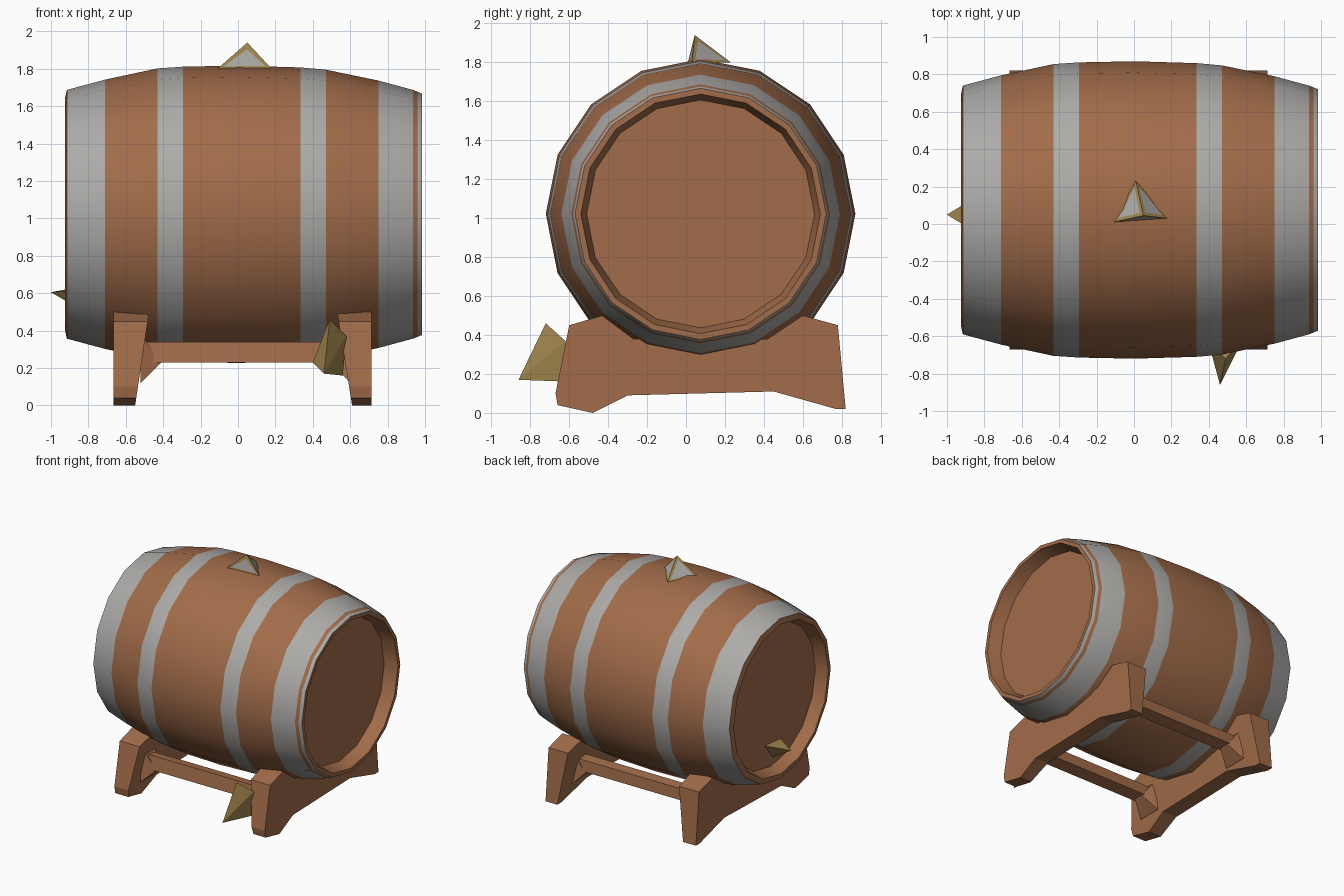
import bpy, bmesh, math
from mathutils import Vector

if "Cube" in bpy.data.objects:
    bpy.data.objects.remove(bpy.data.objects["Cube"])


def material(name, rgb):
    m = bpy.data.materials.new(name)
    m.diffuse_color = (*rgb, 1)
    m.use_nodes = True
    m.node_tree.nodes["Principled BSDF"].inputs["Base Color"].default_value = m.diffuse_color
    return m


WOOD = material("brown wood", (0.36, 0.15, 0.068))
METAL = material("grey metal", (0.42, 0.41, 0.395))
GOLD = material("dull gold", (0.37, 0.245, 0.08))


def finish(bm, name, mats, smooth=False):
    bmesh.ops.recalc_face_normals(bm, faces=bm.faces)
    me = bpy.data.meshes.new(name)
    bm.to_mesh(me)
    bm.free()
    for m in mats:
        me.materials.append(m)
    ob = bpy.data.objects.new(name, me)
    bpy.context.collection.objects.link(ob)
    if smooth:
        bpy.ops.object.select_all(action='DESELECT')
        ob.select_set(True)
        bpy.context.view_layer.objects.active = ob
        bpy.ops.object.shade_smooth_by_angle(angle=math.radians(35))
    return ob


def hull(name, points, mats):
    bm = bmesh.new()
    for p in points:
        bm.verts.new(p)
    bmesh.ops.convex_hull(bm, input=bm.verts)
    return finish(bm, name, mats)


# Barrel: lathe around x; each entry is (x, radius, material up to next ring)
SIDES = 16
CY, CZ = 0.075, 1.022
profile = [
    (-0.83, 0.585, 0), (-0.925, 0.62, 0), (-0.915, 0.665, 1), (-0.71, 0.72, 0),
    (-0.43, 0.78, 1), (-0.295, 0.789, 0), (0.0, 0.795, 0), (0.335, 0.785, 1),
    (0.47, 0.773, 0), (0.75, 0.715, 1), (0.935, 0.665, 0), (0.96, 0.655, 1),
    (0.985, 0.645, 0), (0.985, 0.615, 0), (0.88, 0.585, 0)]
bm = bmesh.new()
rings = []
for x, r, _ in profile:
    rings.append([bm.verts.new((x, CY + r * math.cos(a), CZ + r * math.sin(a)))
                  for a in (math.tau * i / SIDES for i in range(SIDES))])
for (_, _, mat), a, b in zip(profile, rings, rings[1:]):
    for i in range(SIDES):
        j = (i + 1) % SIDES
        bm.faces.new((a[i], a[j], b[j], b[i])).material_index = mat
bm.faces.new(rings[0])
bm.faces.new(rings[-1])
finish(bm, "barrel", [WOOD, METAL], smooth=True)

# Cradle beams: side outline (y, z) with feet and a saddle following the barrel
outline = [(-0.66, 0.04), (-0.48, 0.0), (-0.3, 0.09), (0.45, 0.11), (0.77, 0.02),
           (0.82, 0.02), (0.78, 0.45), (0.6, 0.5), (0.42, 0.38), (0.24, 0.3),
           (-0.09, 0.3), (-0.27, 0.38), (-0.43, 0.5), (-0.6, 0.45), (-0.67, 0.1)]


def beam(name, outer, inner_top, inner_foot):
    bm = bmesh.new()
    out, inn = [], []
    for y, z in outline:
        t = z / 0.5
        out.append(bm.verts.new((outer, y, z)))
        inn.append(bm.verts.new((inner_foot + (inner_top - inner_foot) * t, y, z)))
    bm.faces.new(out)
    bm.faces.new(inn[::-1])
    n = len(out)
    for i in range(n):
        j = (i + 1) % n
        bm.faces.new((out[i], out[j], inn[j], inn[i]))
    bmesh.ops.triangulate(bm, faces=[f for f in bm.faces if len(f.verts) > 4])
    finish(bm, name, [WOOD])


beam("left_beam", -0.665, -0.475, -0.55)
beam("right_beam", 0.715, 0.53, 0.61)

# Rails joining the beams, flaring where they meet them
for name, y in (("front_rail", -0.44), ("back_rail", 0.56)):
    hull(name, [(x, y + dy, z) for x in (-0.55, 0.6)
                for dy, z in ((-0.06, 0.23), (0.05, 0.24), (0.04, 0.33), (-0.04, 0.34))], [WOOD])
    for side, x0, x1 in (("left", -0.52, -0.41), ("right", 0.6, 0.5)):
        hull(f"{name}_{side}_brace", [(x0, y - 0.1, 0.12), (x0, y + 0.1, 0.12),
             (x0, y - 0.07, 0.38), (x0, y + 0.07, 0.38),
             (x1, y - 0.04, 0.23), (x1, y + 0.04, 0.23)], [WOOD])

# Bung on top, with small grey spots inset in its sloping faces
bung = hull("top_bung", [(-0.11, 0.01, 1.8), (0.18, 0.03, 1.8), (0.01, 0.23, 1.8),
                         (0.05, 0.045, 1.94)], [GOLD, METAL])
bm = bmesh.new()
bm.from_mesh(bung.data)
slopes = [f for f in bm.faces if f.calc_center_median().z > 1.81]
bmesh.ops.inset_individual(bm, faces=slopes, thickness=0.037)
for f in slopes:
    f.material_index = 1
bm.to_mesh(bung.data)
bm.free()

# Wedge at the front and spigot in the left head
hull("front_wedge", [(0.46, -0.86, 0.17), (0.49, -0.72, 0.46), (0.40, -0.64, 0.23),
                     (0.58, -0.62, 0.37), (0.56, -0.6, 0.16)], [GOLD])
hull("left_spigot", [(-1.0, 0.05, 0.605), (-0.82, -0.06, 0.62), (-0.82, 0.16, 0.64),
                     (-0.82, 0.05, 0.5)], [GOLD])
